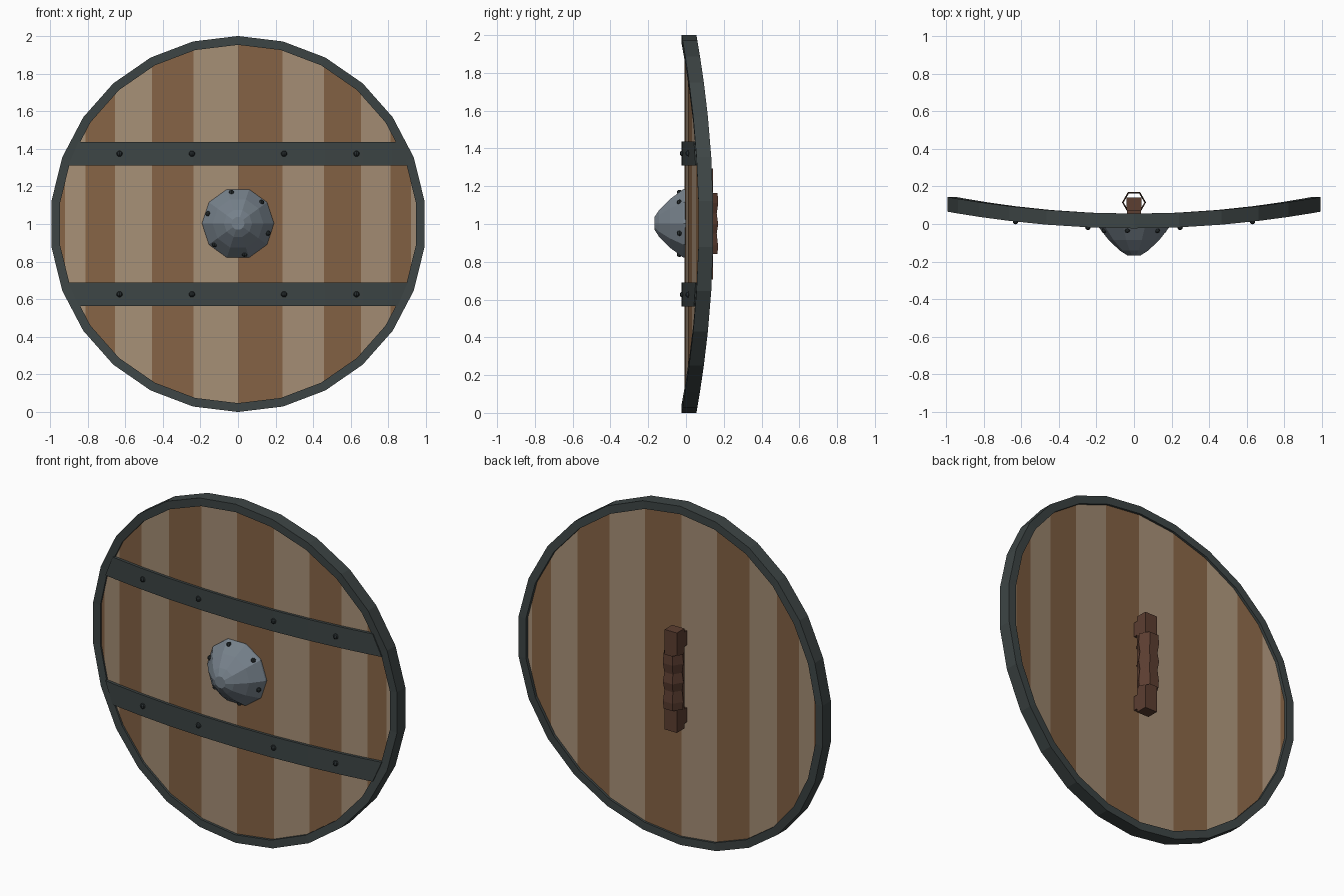
import bpy, bmesh, math
from mathutils import Vector

if "Cube" in bpy.data.objects:
    bpy.data.objects.remove(bpy.data.objects["Cube"])

N = 26                      # sides of the round outline
CZ = 1.0                    # height of the centre


def material(name, r, g, b):
    lin = [((c / 255 + 0.055) / 1.055) ** 2.4 for c in (r, g, b)]
    m = bpy.data.materials.new(name)
    m.diffuse_color = (*lin, 1)
    m.use_nodes = True
    m.node_tree.nodes["Principled BSDF"].inputs["Base Color"].default_value = m.diffuse_color
    return m


LIGHT = material("light_wood", 166, 143, 118)
DARK = material("dark_wood", 133, 99, 69)
IRON = material("dark_iron", 61, 69, 69)
STEEL = material("boss_steel", 118, 129, 139)
RIVET = material("rivet_iron", 40, 47, 49)
LEATHER = material("grip_brown", 92, 62, 49)

# Column positions, shared by planks, rim and bands
XS = [math.sin(math.tau * i / N) for i in range(-6, 7)]


def bend(x):
    """Depth of the curved board at x, straight between the columns."""
    for a, b in zip(XS, XS[1:]):
        if a - 1e-6 <= x <= b + 1e-6:
            t = (x - a) / (b - a)
            return 0.09 * ((1 - t) * a * a + t * b * b)
    return 0.09 * x * x


def finish(name, bm, *mats):
    bmesh.ops.recalc_face_normals(bm, faces=bm.faces)
    me = bpy.data.meshes.new(name)
    bm.to_mesh(me)
    bm.free()
    for m in mats:
        me.materials.append(m)
    ob = bpy.data.objects.new(name, me)
    bpy.context.collection.objects.link(ob)
    return ob


def loft(bm, rings, closed=False, caps=True):
    """Skin a list of rings of points."""
    vs = [[bm.verts.new(p) for p in r] for r in rings]
    pairs = list(zip(vs, vs[1:])) + ([(vs[-1], vs[0])] if closed else [])
    n = len(vs[0])
    for a, b in pairs:
        for j in range(n):
            k = (j + 1) % n
            bm.faces.new((a[j], a[k], b[k], b[j]))
    if caps and not closed:
        bm.faces.new(vs[0][::-1])
        bm.faces.new(vs[-1])


def section(x, z0, z1, y0, y1):
    d = bend(x)
    return [(x, y0 + d, z0), (x, y1 + d, z0), (x, y1 + d, z1), (x, y0 + d, z1)]


# Planks: alternating vertical boards following the outline
R = 0.985
for i in range(12):
    rings = []
    for x in XS[i:i + 2]:
        h = R * math.sqrt(1 - x * x)
        ring = section(x, CZ - h, CZ + h, -0.008, 0.042)
        rings.append([(p[0] * R, p[1], p[2]) for p in ring])
    bm = bmesh.new()
    loft(bm, rings)
    finish(f"plank_{i + 1}", bm, DARK if i % 2 == 0 else LIGHT)

# Rim: curved iron hoop
bm = bmesh.new()
rings = []
for i in range(N):
    a = math.tau * i / N
    s, c = math.sin(a), math.cos(a)
    d = bend(s)
    rings.append([(r * s, y + d, CZ + r * c) for r, y in
                  ((0.953, -0.023), (1.0, -0.023), (1.0, 0.055), (0.953, 0.055))])
loft(bm, rings, closed=True)
finish("rim", bm, IRON)

# Bands: two iron straps with ends cut to the outline
for name, lo, hi in (("lower_band", -0.436, -0.311), ("upper_band", 0.311, 0.436)):
    bm = bmesh.new()
    rings = [section(x, CZ + lo, CZ + hi, -0.023, 0.0) for x in XS[2:11]]
    for sgn in (-1, 1):
        end = []
        for z, y in ((lo, -0.023), (lo, 0.0), (hi, 0.0), (hi, -0.023)):
            x = sgn * math.sqrt(0.955 ** 2 - z * z)
            end.append((x, y + bend(x), CZ + z))
        rings = [end] + rings if sgn < 0 else rings + [end]
    loft(bm, rings)
    finish(name, bm, IRON)


def rivet(name, loc, r=0.016):
    bm = bmesh.new()
    bmesh.ops.create_uvsphere(bm, u_segments=8, v_segments=5, radius=r)
    bmesh.ops.translate(bm, verts=bm.verts, vec=Vector(loc))
    finish(name, bm, RIVET)


for z in (-0.374, 0.374):
    for x in (-0.63, -0.245, 0.245, 0.63):
        rivet("band_rivet", (x, bend(x) - 0.023, CZ + z))

# Boss: ten-sided dome with a flat tip
bm = bmesh.new()
loft(bm, [[(r * math.cos(math.tau * j / 10), y, CZ + 0.003 + r * math.sin(math.tau * j / 10))
           for j in range(10)]
          for r, y in ((0.192, 0.0), (0.19, -0.014), (0.135, -0.085),
                       (0.075, -0.142), (0.035, -0.167))])
finish("boss", bm, STEEL)
for k in range(6):
    a = math.radians(42 + 60 * k)
    rivet("boss_rivet", (0.168 * math.cos(a), -0.035, CZ + 0.003 + 0.168 * math.sin(a)), 0.014)


def box(name, x, y0, y1, z0, z1):
    bm = bmesh.new()
    loft(bm, [[(-x, y0, z), (x, y0, z), (x, y1, z), (-x, y1, z)] for z in (z0, z1)])
    finish(name, bm, LEATHER)


# Grip: bar, two feet and an open six-sided wrap
box("grip_bar", 0.04, 0.072, 0.142, CZ - 0.295, CZ + 0.295)
box("lower_foot", 0.036, 0.035, 0.08, CZ - 0.27, CZ - 0.185)
box("upper_foot", 0.036, 0.035, 0.08, CZ + 0.185, CZ + 0.27)
bm = bmesh.new()
loft(bm, [[(r * math.cos(math.tau * j / 6), 0.115 + r * math.sin(math.tau * j / 6), CZ + z)
           for j in range(6)]
          for r, z in ((0.06, -0.16), (0.063, -0.115), (0.055, -0.05), (0.064, 0.0),
                       (0.055, 0.055), (0.064, 0.11), (0.06, 0.165))], caps=False)
finish("grip_wrap", bm, LEATHER)
